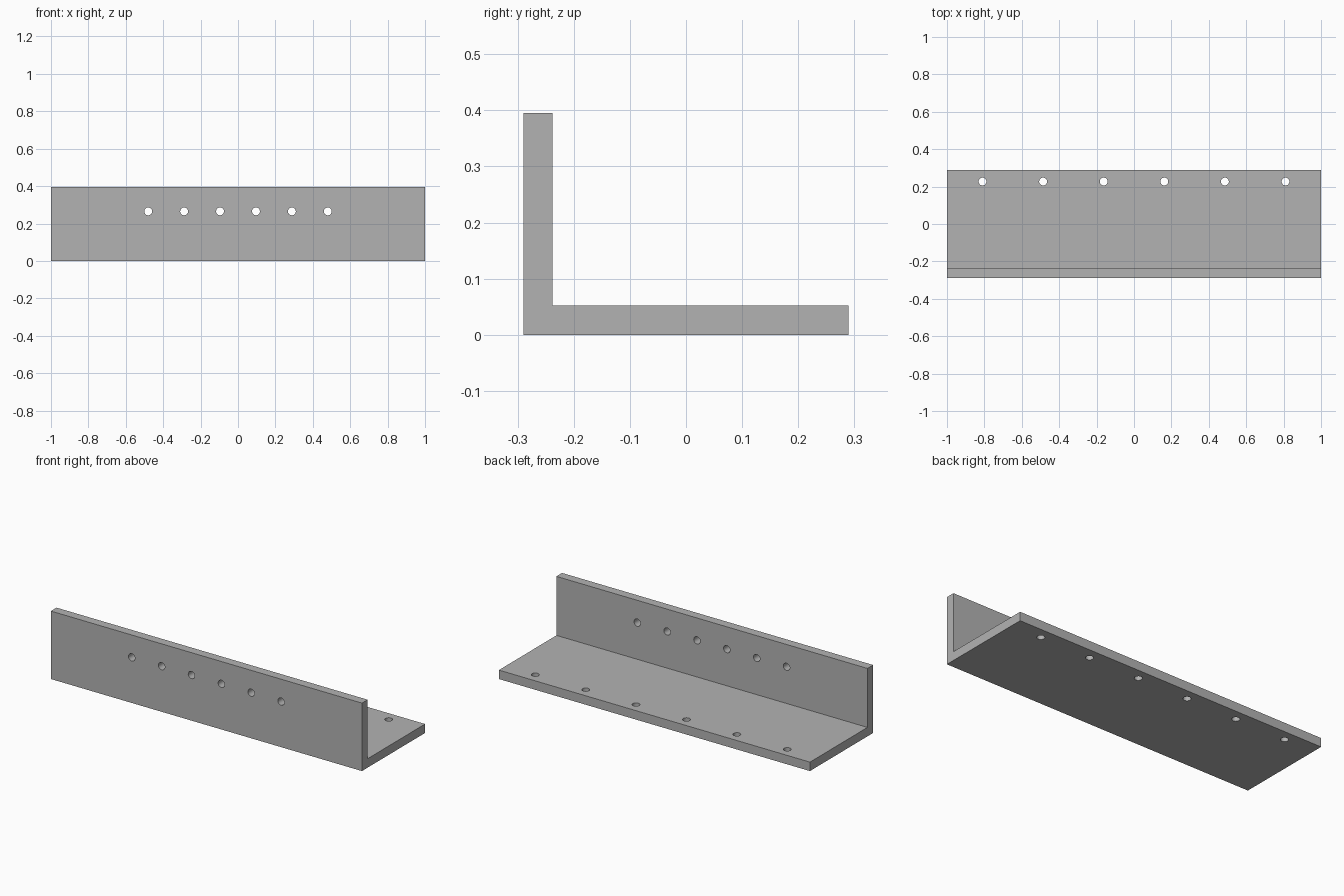
import bpy
import bmesh
from math import pi
from mathutils import Matrix, Vector

cube = bpy.data.objects.get("Cube")
if cube:
    bpy.data.objects.remove(cube, do_unlink=True)

LENGTH, DEPTH, HEIGHT, THICK = 2.0, 0.58, 0.395, 0.052
HOLE_RADIUS = 0.021
FRONT = -DEPTH / 2


def make_object(name, bm):
    bmesh.ops.recalc_face_normals(bm, faces=bm.faces)
    mesh = bpy.data.meshes.new(name)
    bm.to_mesh(mesh)
    bm.free()
    obj = bpy.data.objects.new(name, mesh)
    bpy.context.collection.objects.link(obj)
    return obj


def add_hole_row(bm, spacing, y, z, rotation):
    """Six evenly spaced cylinders centred on x = 0."""
    for i in range(6):
        place = Matrix.Translation(((i - 2.5) * spacing, y, z)) @ rotation
        bmesh.ops.create_cone(bm, cap_ends=True, segments=32, radius1=HOLE_RADIUS,
                              radius2=HOLE_RADIUS, depth=THICK * 2, matrix=place)


# Plain grey metal
grey = bpy.data.materials.new("grey metal")
grey.use_nodes = True
colour = (0.45, 0.45, 0.45, 1)
grey.diffuse_color = colour
grey.node_tree.nodes["Principled BSDF"].inputs["Base Color"].default_value = colour

# L-shaped section extruded along the length
bm = bmesh.new()
section = [(FRONT, 0), (-FRONT, 0), (-FRONT, THICK), (FRONT + THICK, THICK),
           (FRONT + THICK, HEIGHT), (FRONT, HEIGHT)]
face = bm.faces.new([bm.verts.new((-LENGTH / 2, y, z)) for y, z in section])
swept = bmesh.ops.extrude_face_region(bm, geom=[face])["geom"]
bmesh.ops.translate(bm, vec=Vector((LENGTH, 0, 0)),
                    verts=[v for v in swept if isinstance(v, bmesh.types.BMVert)])
bracket = make_object("angle_bracket", bm)
bracket.data.materials.append(grey)

# Hole cutters: one row through the upright, one through the base
bm = bmesh.new()
add_hole_row(bm, 0.192, FRONT + THICK / 2, 0.265, Matrix.Rotation(pi / 2, 4, "X"))
add_hole_row(bm, 0.324, 0.227, THICK / 2, Matrix.Identity(4))
cutter = make_object("hole_cutter", bm)
cutter.data.materials.append(grey)
cutter.hide_render = True

# Drill the holes and discard the cutter
drill = bracket.modifiers.new("drill_holes", "BOOLEAN")
drill.operation = "DIFFERENCE"
drill.solver = "EXACT"
drill.object = cutter
bpy.ops.object.select_all(action="DESELECT")
bracket.select_set(True)
bpy.context.view_layer.objects.active = bracket
bpy.ops.object.modifier_apply(modifier=drill.name)
bpy.data.objects.remove(cutter, do_unlink=True)
bpy.ops.object.shade_smooth_by_angle()
